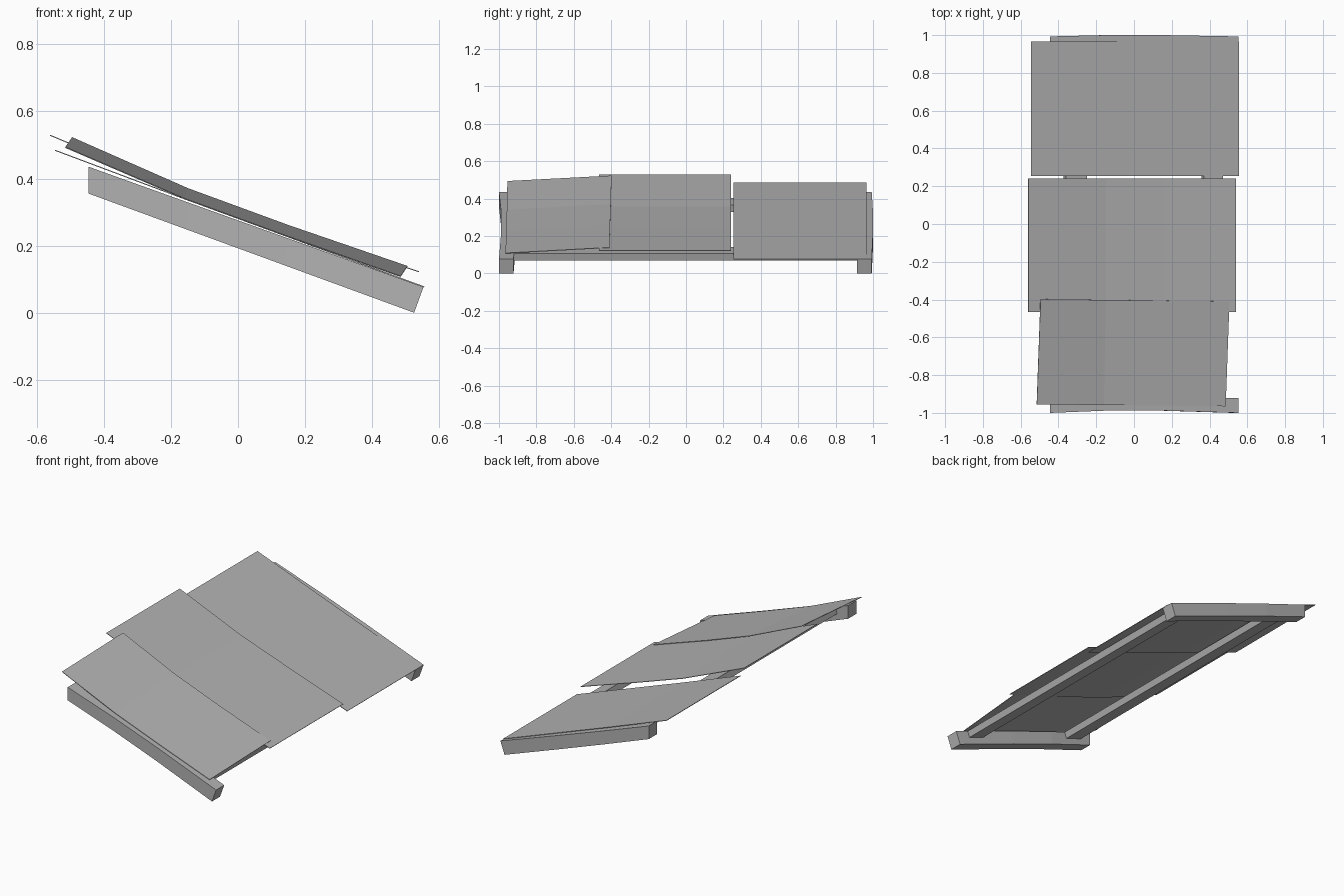
import bpy
import bmesh

cube = bpy.data.objects.get("Cube")
if cube:
    bpy.data.objects.remove(cube)

grey = bpy.data.materials.new("weathered grey")
grey.use_nodes = True
colour = (0.45, 0.45, 0.45, 1)
grey.diffuse_color = colour
grey.node_tree.nodes["Principled BSDF"].inputs["Base Color"].default_value = colour


def add_object(name, bm):
    bmesh.ops.recalc_face_normals(bm, faces=bm.faces[:])
    mesh = bpy.data.meshes.new(name)
    bm.to_mesh(mesh)
    bm.free()
    mesh.materials.append(grey)
    obj = bpy.data.objects.new(name, mesh)
    bpy.context.collection.objects.link(obj)
    return obj


def lerp(a, b, t):
    return a + (b - a) * t


def beam_top(x):
    return 0.435 - 0.359 * (x + 0.445)


def loft(name, rings):
    """Closed bar through matching four-corner rings."""
    bm = bmesh.new()
    loops = [[bm.verts.new(p) for p in ring] for ring in rings]
    for a, b in zip(loops, loops[1:]):
        for i in range(4):
            j = (i + 1) % 4
            bm.faces.new((a[i], a[j], b[j], b[i]))
    bm.faces.new(loops[0])
    bm.faces.new(loops[-1])
    return add_object(name, bm)


# Sloping end beams, slightly bowed towards the back
def beam(name, y, bow):
    rings = []
    for t, b in ((0, 0), (0.3, bow), (0.6, bow), (1, 0)):
        xt, xb = lerp(-0.445, 0.553, t), lerp(-0.445, 0.525, t)
        zt, zb = lerp(0.435, 0.077, t), lerp(0.355, 0, t)
        y0, y1 = y + b, y + b + 0.078
        rings.append([(xt, y0, zt), (xt, y1, zt), (xb, y1, zb), (xb, y0, zb)])
    loft(name, rings)


beam("front_beam", -1.0, 0.012)
beam("back_beam", 0.915, 0.007)


# Flat rails joining the beams
def rail(name, x0, x1):
    rings = []
    for y in (-0.93, 0.93):
        z0, z1 = beam_top(x0), beam_top(x1)
        rings.append([(x0, y, z0), (x1, y, z1),
                      (x1 - 0.013, y, z1 - 0.037), (x0 - 0.013, y, z0 - 0.037)])
    loft(name, rings)


rail("upper_rail", -0.36, -0.25)
rail("lower_rail", 0.37, 0.47)


# Thin bent sheets, each given by its front and back edge
def sheet(name, front, back):
    bm = bmesh.new()
    rows = [[bm.verts.new(p) for p in edge] for edge in (front, back)]
    for i in range(len(front) - 1):
        bm.faces.new((rows[0][i], rows[0][i + 1], rows[1][i + 1], rows[1][i]))
    obj = add_object(name, bm)
    solid = obj.modifiers.new("thickness", "SOLIDIFY")
    solid.thickness = 0.003
    solid.offset = 0
    return obj


def straight_sheet(name, profile, y0, y1):
    sheet(name, [(x, y0, z) for x, z in profile], [(x, y1, z) for x, z in profile])


straight_sheet("back_sheet", [(-0.545, 0.484), (-0.15, 0.336), (0.15, 0.226), (0.555, 0.077)],
               0.255, 0.965)
straight_sheet("middle_sheet", [(-0.56, 0.529), (-0.15, 0.357), (0.15, 0.253), (0.54, 0.122)],
               -0.465, 0.24)
sheet("front_sheet",
      [(-0.515, -0.955, 0.493), (-0.16, -0.958, 0.34), (0.14, -0.961, 0.23), (0.485, -0.965, 0.108)],
      [(-0.495, -0.398, 0.522), (-0.15, -0.402, 0.37), (0.15, -0.406, 0.26), (0.505, -0.41, 0.138)])
